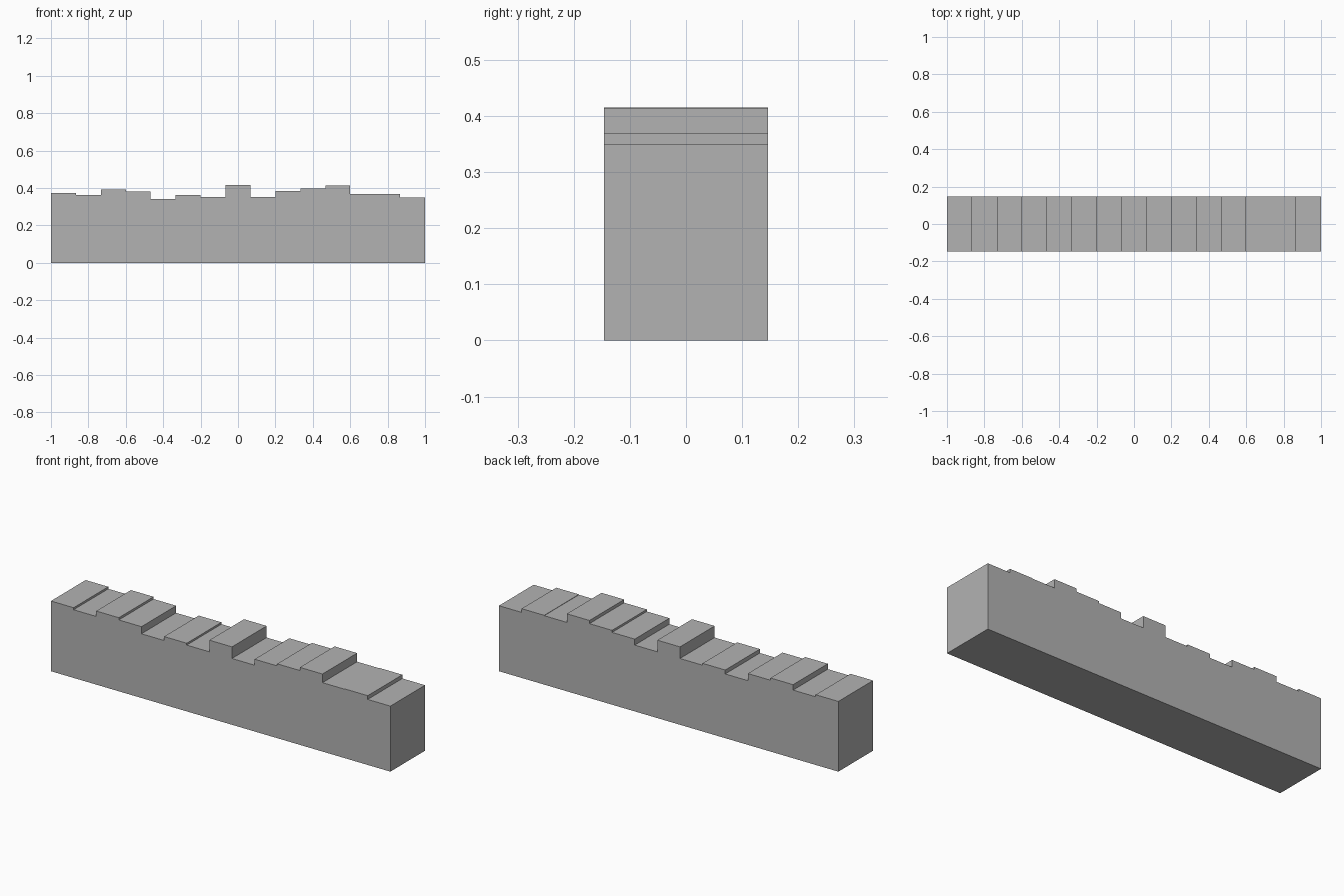
import bpy
import bmesh

cube = bpy.data.objects.get("Cube")
if cube:
    bpy.data.objects.remove(cube, do_unlink=True)

# Top height of each equal-width step, from right (-x) to left (+x)
HEIGHTS = [0.374, 0.363, 0.392, 0.38, 0.342, 0.363, 0.353, 0.415,
           0.353, 0.385, 0.396, 0.413, 0.367, 0.369, 0.349]
LENGTH = 2.0
DEPTH = 0.292
STEP = LENGTH / len(HEIGHTS)

# Plain grey material
grey = bpy.data.materials.new("plain grey")
grey.use_nodes = True
colour = (0.45, 0.45, 0.45, 1)
grey.diffuse_color = colour
grey.node_tree.nodes["Principled BSDF"].inputs["Base Color"].default_value = colour

# Stepped outline in the xz plane
profile = [(-LENGTH / 2, 0)]
for i, height in enumerate(HEIGHTS):
    left = -LENGTH / 2 + i * STEP
    profile += [(left, height), (left + STEP, height)]
profile.append((LENGTH / 2, 0))

# Extrude the outline through the depth of the block
bm = bmesh.new()
face = bm.faces.new([bm.verts.new((x, -DEPTH / 2, z)) for x, z in profile])
result = bmesh.ops.extrude_face_region(bm, geom=[face], use_keep_orig=True)
back = [v for v in result["geom"] if isinstance(v, bmesh.types.BMVert)]
bmesh.ops.translate(bm, vec=(0, DEPTH, 0), verts=back)
bmesh.ops.recalc_face_normals(bm, faces=bm.faces)

mesh = bpy.data.meshes.new("stepped_block")
bm.to_mesh(mesh)
bm.free()
mesh.materials.append(grey)
block = bpy.data.objects.new("stepped_block", mesh)
bpy.context.collection.objects.link(block)
